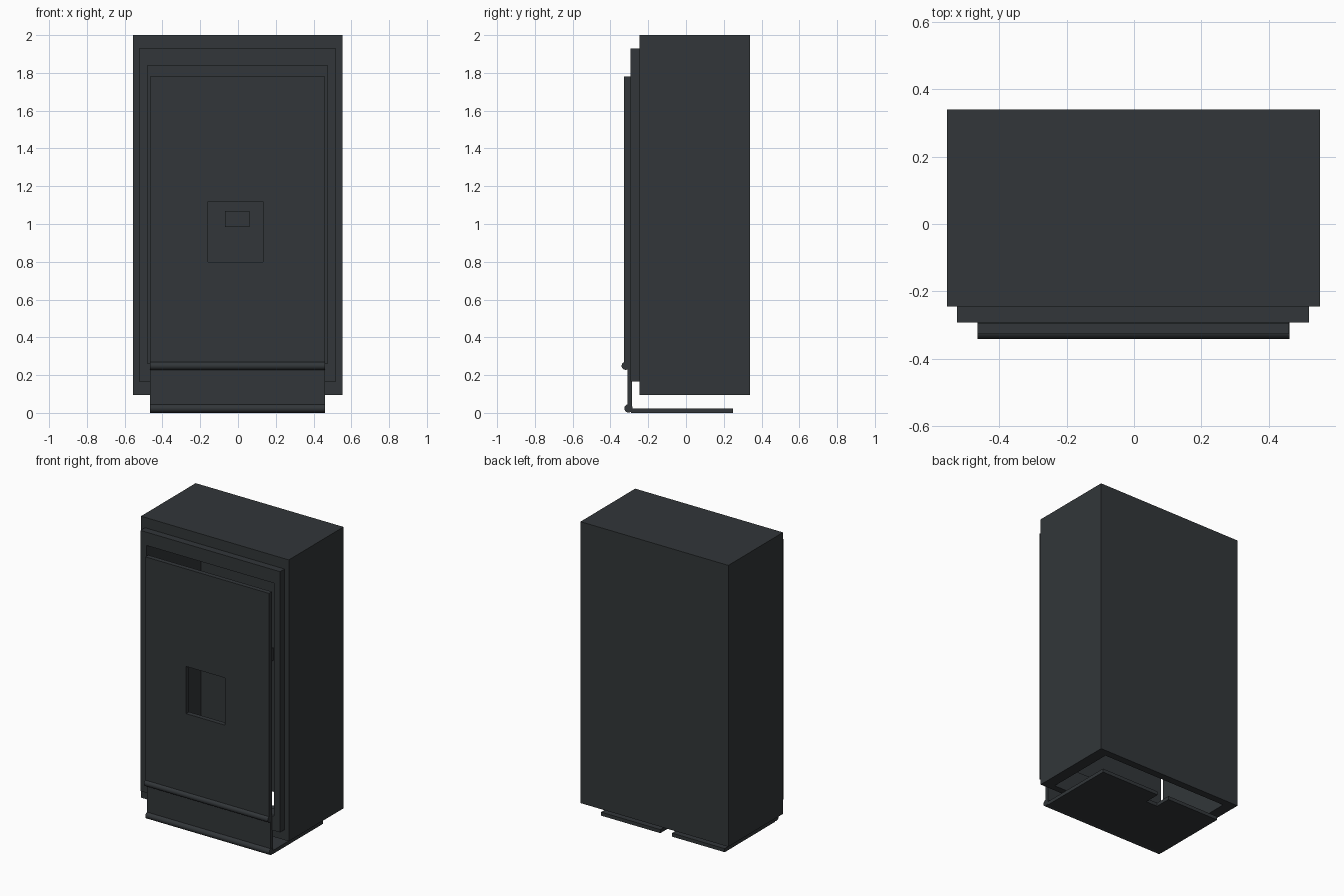
import bpy, math

if "Cube" in bpy.data.objects:
    bpy.data.objects.remove(bpy.data.objects["Cube"])

mat = bpy.data.materials.new("dark_metal")
mat.diffuse_color = (0.032, 0.037, 0.041, 1)
mat.use_nodes = True
mat.node_tree.nodes["Principled BSDF"].inputs["Base Color"].default_value = mat.diffuse_color


def box(name, x, y, z):
    """Box from (min, max) ranges on each axis."""
    bpy.ops.mesh.primitive_cube_add(size=1)
    o = bpy.context.object
    o.name = name
    for v in o.data.vertices:
        v.co = [r[0] if c < 0 else r[1] for r, c in zip((x, y, z), v.co)]
    o.data.materials.append(mat)
    return o


def cut(target, x, y, z):
    """Cut a box-shaped opening into the target."""
    cutter = box("cutter", x, y, z)
    cutter.hide_render = True
    bpy.context.view_layer.objects.active = target
    m = target.modifiers.new("opening", 'BOOLEAN')
    m.operation = 'DIFFERENCE'
    m.solver = 'EXACT'
    m.object = cutter
    bpy.ops.object.modifier_apply(modifier=m.name)
    bpy.data.objects.remove(cutter)


def roller(name, y, z, r):
    """Smooth round bar running along x."""
    bpy.ops.mesh.primitive_cylinder_add(vertices=32, radius=r, depth=0.927,
                                        location=(-0.002, y, z),
                                        rotation=(0, math.pi / 2, 0))
    o = bpy.context.object
    o.name = name
    o.data.materials.append(mat)
    bpy.ops.object.shade_smooth_by_angle(angle=math.radians(40))


OPEN_X = (-0.48, 0.475)
DOOR_X = (-0.465, 0.461)

# Hollow cabinet, open at the bottom and front
body = box("cabinet_body", (-0.555, 0.552), (-0.245, 0.34), (0.095, 2.0))
cut(body, OPEN_X, (-0.20, 0.29), (0.0, 1.93))
cut(body, OPEN_X, (-0.30, -0.15), (0.262, 1.84))

# Raised front frame
frame = box("front_frame", (-0.525, 0.52), (-0.293, -0.245), (0.165, 1.93))
cut(frame, OPEN_X, (-0.4, -0.2), (0.262, 1.84))

# Front door with a window opening
door = box("front_door", DOOR_X, (-0.327, -0.295), (0.25, 1.78))
cut(door, (-0.16, 0.132), (-0.4, -0.2), (0.80, 1.12))

# Small box on the inner back wall, seen through the window
box("inner_back_box", (-0.07, 0.062), (0.25, 0.29), (0.985, 1.07))

# Hinged lower panel and its round bars
box("lower_panel", DOOR_X, (-0.309, -0.285), (0.023, 0.25))
roller("upper_hinge_bar", -0.32, 0.249, 0.021)
roller("lower_hinge_bar", -0.304, 0.024, 0.022)

# Floor plate with a notch in the back edge
floor = box("floor_plate", DOOR_X, (-0.29, 0.25), (0.0, 0.024))
cut(floor, (-0.07, 0.017), (0.14, 0.3), (-0.1, 0.1))
